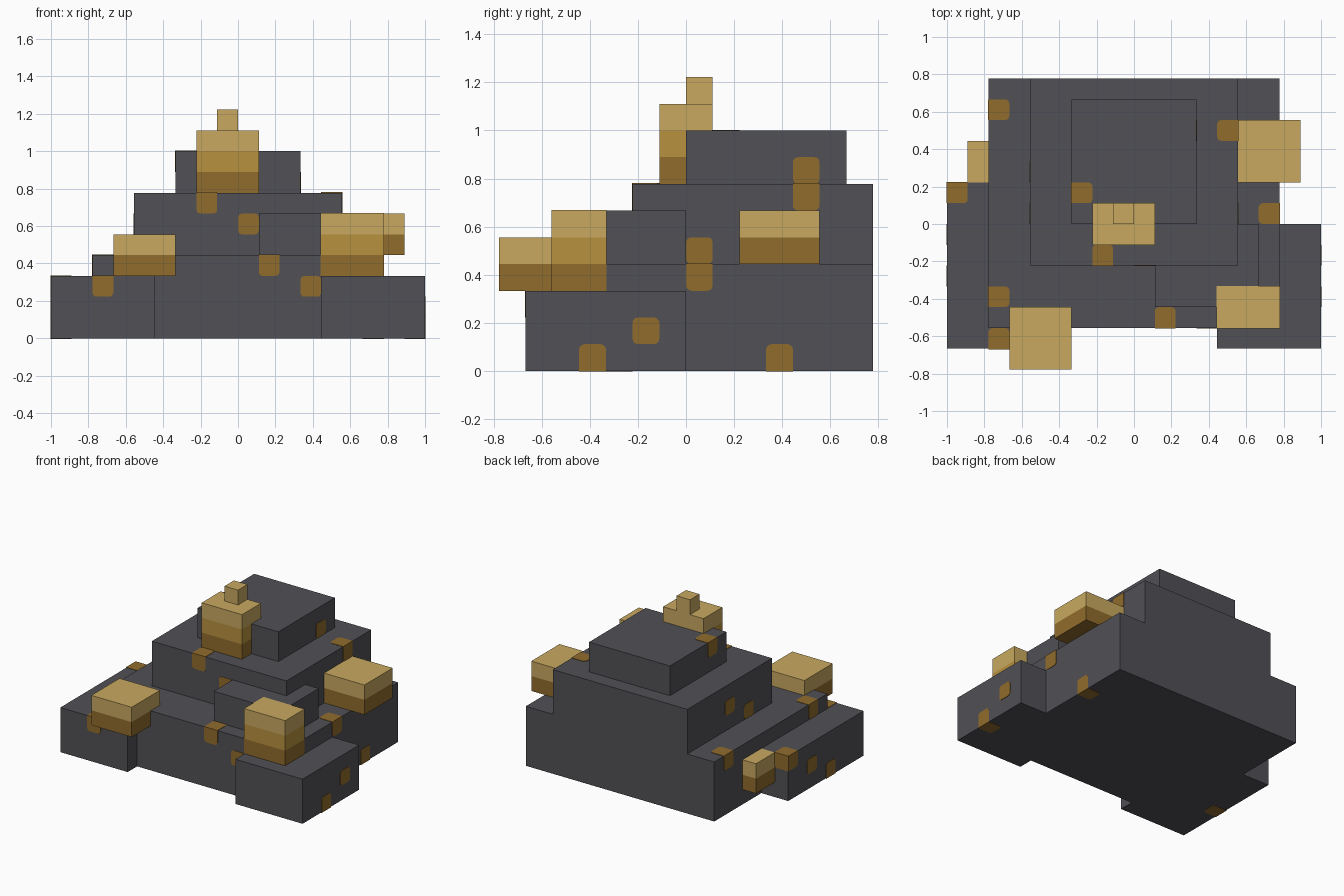
import bpy, bmesh, math
from mathutils import Vector

if "Cube" in bpy.data.objects:
    bpy.data.objects.remove(bpy.data.objects["Cube"])

U = 1 / 9      # one grid cell
LIFT = 0.003   # how far painted plates stand off the rock


def material(name, rgb):
    m = bpy.data.materials.new(name)
    lin = [(c / 255 / 12.92) if c < 11 else ((c / 255 + 0.055) / 1.055) ** 2.4 for c in rgb]
    m.diffuse_color = (*lin, 1)
    m.use_nodes = True
    m.node_tree.nodes["Principled BSDF"].inputs["Base Color"].default_value = m.diffuse_color
    return m


ROCK = material("dark_rock", (81, 80, 85))
LIGHT = material("light_gold", (200, 169, 96))
MID = material("mid_gold", (185, 145, 63))
DARK = material("dark_ore", (145, 108, 44))


def finish(name, bm, mats):
    bmesh.ops.recalc_face_normals(bm, faces=bm.faces)
    me = bpy.data.meshes.new(name)
    bm.to_mesh(me)
    bm.free()
    for m in mats:
        me.materials.append(m)
    ob = bpy.data.objects.new(name, me)
    bpy.context.collection.objects.link(ob)
    return ob


def block(name, lo, hi, mats, grow=0.0):
    """Box between two grid corners; mats run bottom to top, one cell each."""
    bm = bmesh.new()
    bmesh.ops.create_cube(bm, size=1)
    for v in bm.verts:
        v.co = Vector([(hi[i] * U + grow) if v.co[i] > 0 else (lo[i] * U - grow) for i in range(3)])
    if len(mats) > 1:
        for k in range(1, len(mats)):
            geom = bm.verts[:] + bm.edges[:] + bm.faces[:]
            bmesh.ops.bisect_plane(bm, geom=geom, plane_co=(0, 0, (lo[2] + k) * U), plane_no=(0, 0, 1))
        for f in bm.faces:
            k = int(f.calc_center_median().z / U - lo[2])
            f.material_index = max(0, min(len(mats) - 1, k))
    return finish(name, bm, mats)


def ore(name, cell, dirs):
    """Thin plates on the open sides of a cell; free corners are rounded."""
    sides = {("xyz".index(dirs[i + 1]), 1 if dirs[i] == "+" else -1) for i in range(0, len(dirs), 2)}
    centre = Vector([(c + 0.5) * U for c in cell])
    h, r = U / 2, 0.022
    bm = bmesh.new()
    for a, s in sides:
        b, c = (a + 1) % 3, (a + 2) % 3
        outline = []
        for q, (sb, sc) in enumerate([(1, 1), (-1, 1), (-1, -1), (1, -1)]):
            jb, jc = (b, sb) in sides, (c, sc) in sides
            pb, pc = sb * (h + LIFT * jb), sc * (h + LIFT * jc)
            if jb or jc:
                outline.append((pb, pc))
            else:
                for k in range(4):
                    t = math.pi / 2 * (q + k / 3)
                    outline.append((pb - sb * r + r * math.cos(t), pc - sc * r + r * math.sin(t)))
        verts = []
        for pb, pc in outline:
            p = centre.copy()
            p[a] += s * (h + LIFT)
            p[b] += pb
            p[c] += pc
            verts.append(bm.verts.new(p))
        face = bm.faces.new(verts)
        # give the plate its thickness
        ext = bmesh.ops.extrude_face_region(bm, geom=[face], use_keep_orig=True)
        for v in ext["geom"]:
            if isinstance(v, bmesh.types.BMVert):
                v.co[a] -= s * LIFT * 1.5
    return finish(name, bm, [DARK])


# Stepped rock mound
block("rock_base", (-7, -5, 0), (7, 7, 4), [ROCK])
block("rock_left_ledge", (-9, -6, 0), (-4, 2, 3), [ROCK])
block("rock_right_ledge", (4, -6, 0), (9, 0, 3), [ROCK])
block("rock_middle_tier", (-5, -2, 4), (5, 7, 7), [ROCK])
block("rock_small_step", (1, -4, 4), (6, 0, 6), [ROCK])
block("rock_top_tier", (-3, 0, 7), (3, 6, 9), [ROCK])

# Gold outcrops, shaded in bands from dark foot to light cap
block("gold_front_left", (-6, -7, 3), (-3, -4, 5), [DARK, LIGHT])
block("gold_front_right", (4, -5, 3), (7, -3, 6), [DARK, MID, LIGHT], LIFT)
block("gold_right", (5, 2, 4), (8, 5, 6), [DARK, LIGHT])
block("gold_left", (-8, 2, 1), (-7, 4, 3), [DARK, LIGHT])
block("gold_summit", (-2, -1, 7), (1, 1, 10), [DARK, MID, LIGHT])
block("gold_tip", (-1, 0, 10), (0, 1, 11), [LIGHT])

# Ore specks set into the rock: cell and its open sides
specks = [
    ((-7, -6, 2), "-y+z"), ((-2, -2, 6), "-y+z"), ((0, -2, 5), "-y"),
    ((1, -5, 3), "-y+z"), ((3, -5, 2), "-y"),
    ((2, 4, 7), "+x"), ((4, 4, 6), "+x+z"), ((6, 0, 3), "+x+z"), ((4, 0, 4), "+x"),
    ((8, -2, 1), "+x"), ((8, -4, 0), "+x-z"), ((6, 3, 0), "+x-z"),
    ((-9, -3, 0), "-x-z"), ((-9, -1, 1), "-x"), ((-9, 1, 2), "-x+y+z"),
    ((-5, 2, 5), "-x"), ((-5, 0, 4), "-x"), ((-3, 1, 8), "-x+z"),
    ((-7, -4, 3), "-x+z"), ((-7, 5, 3), "-x+z"),
]
for i, (cell, dirs) in enumerate(specks):
    ore(f"ore_speck_{i + 1}", cell, dirs)
